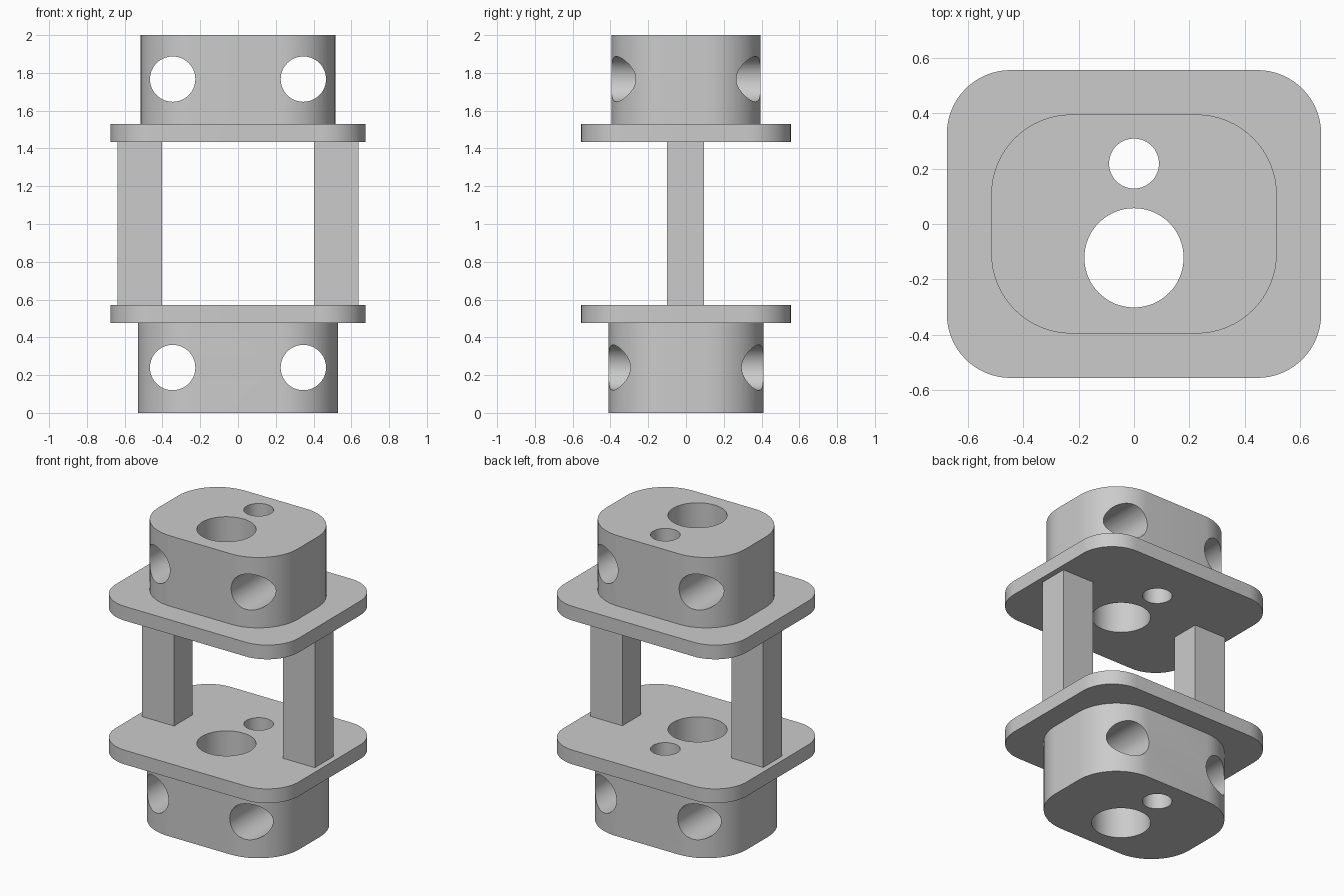
import bpy
import bmesh
from math import cos, sin, pi, radians
from mathutils import Matrix

cube = bpy.data.objects.get("Cube")
if cube:
    bpy.data.objects.remove(cube, do_unlink=True)

GREY = (0.6, 0.6, 0.6, 1.0)
grey = bpy.data.materials.new("plain grey")
grey.use_nodes = True
grey.diffuse_color = GREY
grey.node_tree.nodes["Principled BSDF"].inputs["Base Color"].default_value = GREY


def make_object(name, bm):
    bmesh.ops.recalc_face_normals(bm, faces=bm.faces)
    mesh = bpy.data.meshes.new(name)
    bm.to_mesh(mesh)
    bm.free()
    mesh.materials.append(grey)
    obj = bpy.data.objects.new(name, mesh)
    bpy.context.collection.objects.link(obj)
    return obj


def rounded_slab(name, hx, hy, radius, z0, z1, steps=16):
    """Rounded rectangle extruded from z0 to z1."""
    bm = bmesh.new()
    ring = []
    for corner, (sx, sy) in enumerate([(1, 1), (-1, 1), (-1, -1), (1, -1)]):
        for i in range(steps + 1):
            a = (corner + i / steps) * pi / 2
            ring.append(bm.verts.new((sx * (hx - radius) + radius * cos(a),
                                      sy * (hy - radius) + radius * sin(a), z0)))
    base = bm.faces.new(ring)
    top = bmesh.ops.extrude_face_region(bm, geom=[base])["geom"]
    bmesh.ops.translate(bm, vec=(0, 0, z1 - z0),
                        verts=[v for v in top if isinstance(v, bmesh.types.BMVert)])
    return make_object(name, bm)


def drill(obj, centre, radius, axis):
    """Cut a round through hole along axis Y or Z."""
    turn = Matrix.Rotation(pi / 2, 4, 'X') if axis == 'Y' else Matrix()
    bm = bmesh.new()
    bmesh.ops.create_cone(bm, cap_ends=True, segments=64, radius1=radius,
                          radius2=radius, depth=6,
                          matrix=Matrix.Translation(centre) @ turn)
    cutter = make_object("hole_cutter", bm)
    cutter.hide_render = True
    mod = obj.modifiers.new("hole", 'BOOLEAN')
    mod.operation = 'DIFFERENCE'
    mod.solver = 'EXACT'
    mod.object = cutter
    bpy.context.view_layer.objects.active = obj
    bpy.ops.object.modifier_apply(modifier=mod.name)
    bpy.data.objects.remove(cutter, do_unlink=True)


# Flanges and blocks
lower_block = rounded_slab("lower_block", 0.53, 0.41, 0.30, 0.0, 0.475)
lower_flange = rounded_slab("lower_flange", 0.675, 0.555, 0.23, 0.475, 0.57)
upper_flange = rounded_slab("upper_flange", 0.675, 0.555, 0.23, 1.435, 1.53)
upper_block = rounded_slab("upper_block", 0.515, 0.395, 0.29, 1.53, 2.0)
slabs = [lower_block, lower_flange, upper_flange, upper_block]

# Large and small vertical bores through every slab
for slab in slabs:
    drill(slab, (0, -0.122, 1), 0.179, 'Z')
    drill(slab, (0, 0.218, 1), 0.09, 'Z')

# Cross holes from front to back in the blocks
for block, z in ((lower_block, 0.24), (upper_block, 1.767)):
    for side in (-1, 1):
        drill(block, (side * 0.346, 0, z), 0.12, 'Y')

# Smooth round walls, crisp edges
for slab in slabs:
    bpy.ops.object.select_all(action='DESELECT')
    slab.select_set(True)
    bpy.context.view_layer.objects.active = slab
    bpy.ops.object.shade_smooth_by_angle(angle=radians(30))

# Square posts between the flanges
for name, side in (("left_post", 1), ("right_post", -1)):
    bm = bmesh.new()
    bmesh.ops.create_cube(bm, size=1, matrix=Matrix.Translation((side * 0.52, -0.002, 1.0025))
                          @ Matrix.Diagonal((0.235, 0.196, 0.865, 1)))
    make_object(name, bm)
